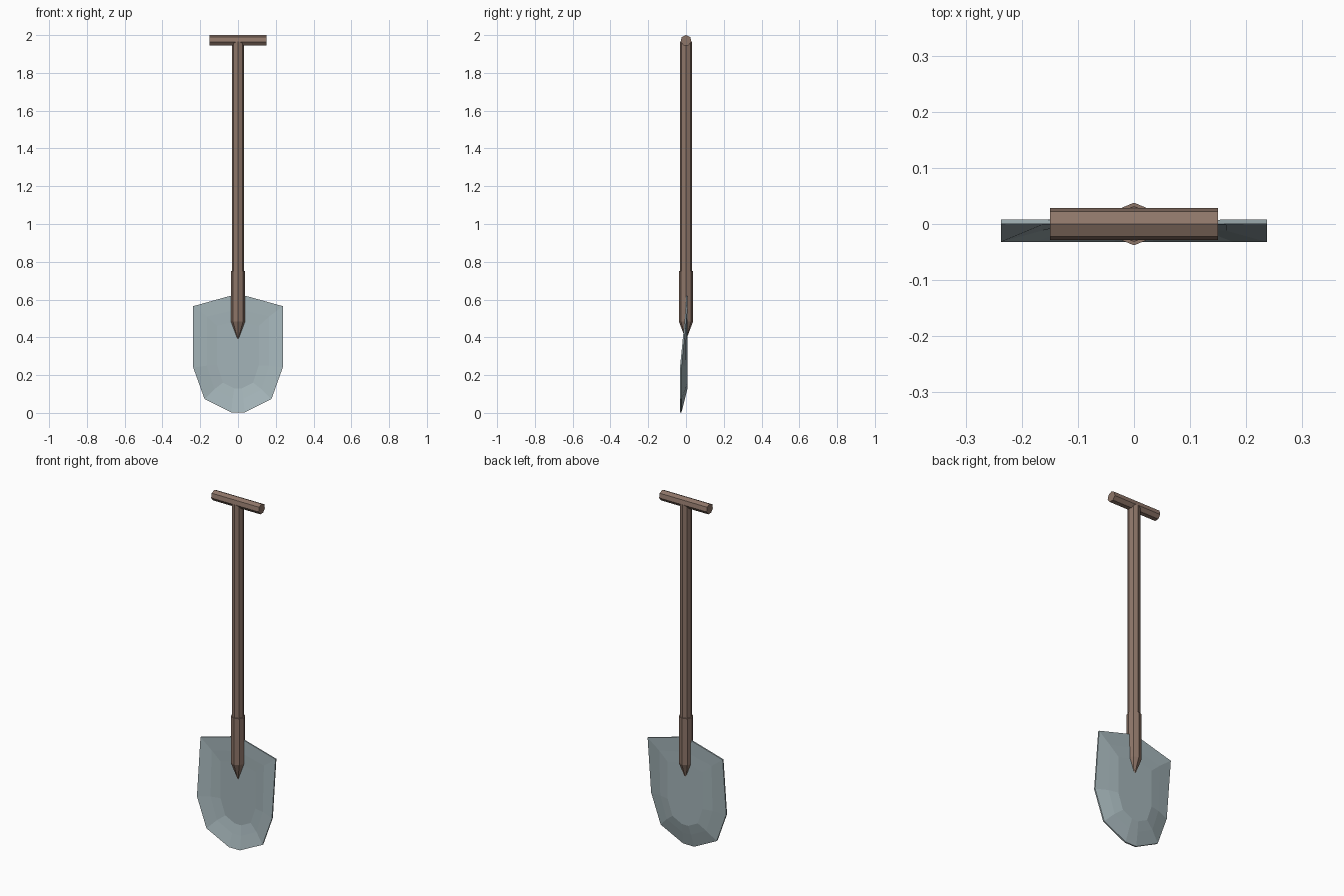
import bpy, bmesh, math
from mathutils import Matrix

if "Cube" in bpy.data.objects:
    bpy.data.objects.remove(bpy.data.objects["Cube"])


def material(name, rgb):
    m = bpy.data.materials.new(name)
    m.diffuse_color = (*rgb, 1)
    m.use_nodes = True
    m.node_tree.nodes["Principled BSDF"].inputs["Base Color"].default_value = m.diffuse_color
    return m


wood = material("brown_wood", (0.27, 0.18, 0.14))
steel = material("grey_steel", (0.37, 0.455, 0.48))


def finish(name, bm, mat):
    bmesh.ops.recalc_face_normals(bm, faces=bm.faces)
    me = bpy.data.meshes.new(name)
    bm.to_mesh(me)
    bm.free()
    me.materials.append(mat)
    ob = bpy.data.objects.new(name, me)
    bpy.context.collection.objects.link(ob)
    return ob


def lathe(name, sections, sides, mat, phase=0.0, matrix=Matrix()):
    """Closed low-poly rod from (radius, height) sections."""
    bm = bmesh.new()
    rings = []
    for r, z in sections:
        rings.append([bm.verts.new(matrix @ Matrix.Translation((
            r * math.cos(phase + math.tau * i / sides),
            r * math.sin(phase + math.tau * i / sides), z)).to_translation())
            for i in range(sides)])
    for a, b in zip(rings, rings[1:]):
        for i in range(sides):
            j = (i + 1) % sides
            bm.faces.new((a[i], a[j], b[j], b[i]))
    bm.faces.new(rings[0])
    bm.faces.new(rings[-1])
    return finish(name, bm, mat)


# Wooden shaft, socket with pointed end, and cross grip
lathe("shaft", [(0.032, 0.6), (0.032, 1.965)], 8, wood)
lathe("socket", [(0.002, 0.39), (0.038, 0.485), (0.038, 0.75)], 8, wood)
lathe("grip", [(0.029, -0.15), (0.029, 0.15)], 7, wood, math.pi,
      Matrix.Translation((0, 0, 1.971)) @ Matrix.Rotation(math.pi / 2, 4, 'Y'))

# Dished blade: right half of the rim and of the floor, mirrored to full loops
rim = [(0.04, -0.001, 0.62), (0.237, 0.0, 0.565), (0.237, -0.032, 0.24),
       (0.177, -0.032, 0.073), (0.035, -0.032, 0.003)]
mid = [(0.035, 0.0, 0.54), (0.165, -0.002, 0.51), (0.165, -0.012, 0.25),
       (0.125, -0.012, 0.125), (0.028, -0.013, 0.077)]
floor = [(0.03, 0.0, 0.48), (0.11, 0.0, 0.46), (0.11, 0.0, 0.25),
         (0.08, 0.0, 0.16), (0.02, 0.0, 0.13)]
bm = bmesh.new()
layers = []
for dy in (0.0, 0.008):
    loops = []
    for half in (rim, mid, floor):
        full = half + [(-x, y, z) for x, y, z in reversed(half)]
        loops.append([bm.verts.new((x, y + dy, z)) for x, y, z in full])
    for a, b in zip(loops, loops[1:]):
        for i in range(len(a)):
            j = (i + 1) % len(a)
            bm.faces.new((a[i], a[j], b[j], b[i]))
    bm.faces.new(loops[-1])
    layers.append(loops[0])
front, back = layers
for i in range(len(front)):
    j = (i + 1) % len(front)
    bm.faces.new((front[i], front[j], back[j], back[i]))
finish("blade", bm, steel)
